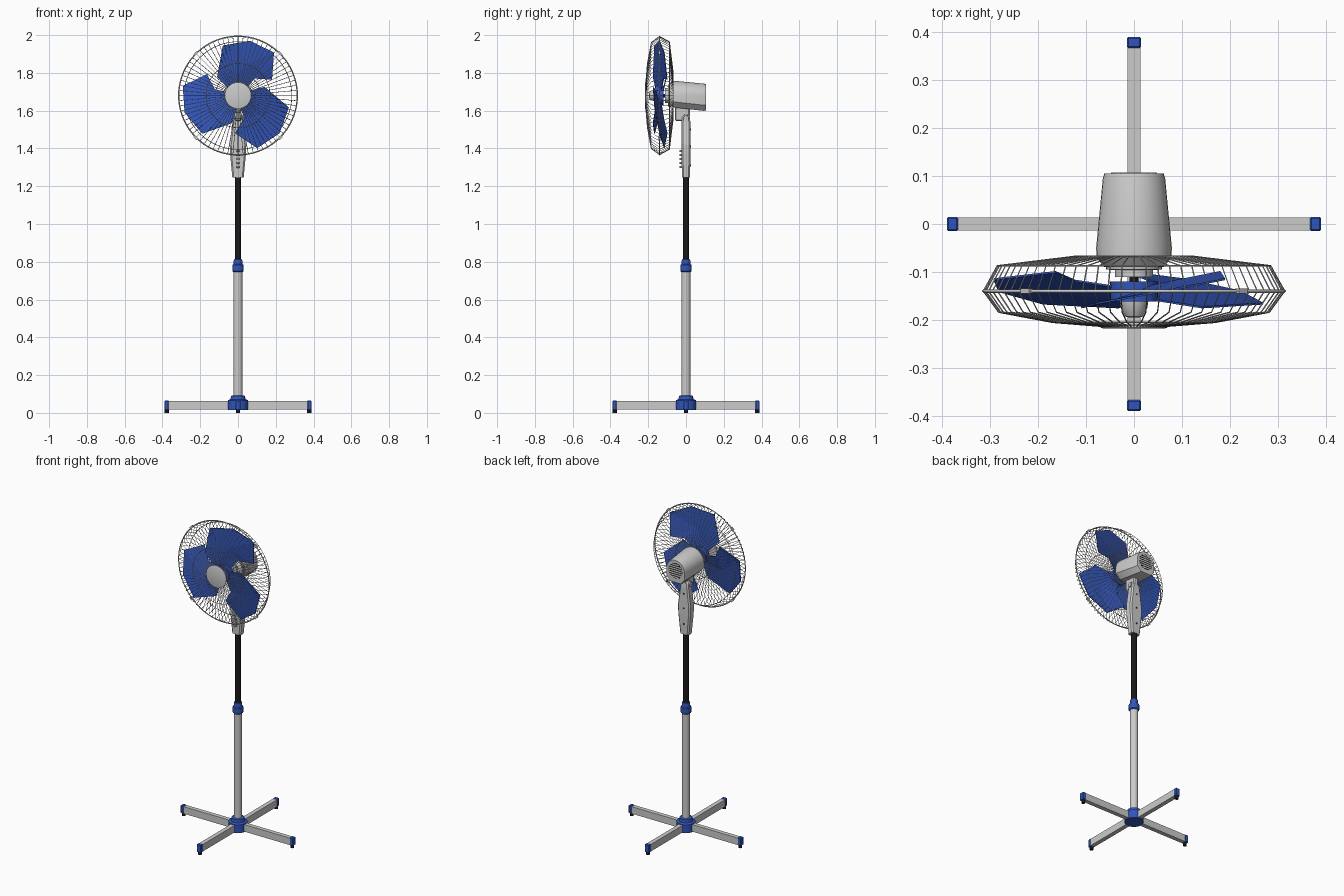
import bpy, bmesh, math
from mathutils import Vector, Matrix

if "Cube" in bpy.data.objects:
    bpy.data.objects.remove(bpy.data.objects["Cube"])

CZ, CY = 1.68, -0.14          # fan centre height and depth
TAU = 2 * math.pi


def material(name, rgb):
    m = bpy.data.materials.new(name)
    m.diffuse_color = (*rgb, 1)
    m.use_nodes = True
    m.node_tree.nodes["Principled BSDF"].inputs["Base Color"].default_value = m.diffuse_color
    return m


BLUE = material("blue_plastic", (0.03, 0.09, 0.5))
BLACK = material("black_metal", (0.01, 0.01, 0.01))


def finish(name, bm, mat=None, smooth=False):
    bmesh.ops.recalc_face_normals(bm, faces=bm.faces)
    me = bpy.data.meshes.new(name)
    bm.to_mesh(me)
    bm.free()
    ob = bpy.data.objects.new(name, me)
    bpy.context.collection.objects.link(ob)
    if mat:
        me.materials.append(mat)
    if smooth:
        bpy.ops.object.select_all(action='DESELECT')
        ob.select_set(True)
        bpy.context.view_layer.objects.active = ob
        bpy.ops.object.shade_smooth_by_angle(angle=math.radians(35))
    return ob


def loft(name, rings, mat=None, smooth=False):
    bm = bmesh.new()
    vs = [[bm.verts.new(p) for p in ring] for ring in rings]
    n = len(vs[0])
    for a, b in zip(vs, vs[1:]):
        for i in range(n):
            j = (i + 1) % n
            bm.faces.new((a[i], a[j], b[j], b[i]))
    bm.faces.new(vs[0])
    bm.faces.new(vs[-1])
    return finish(name, bm, mat, smooth)


def lathe(name, profile, mat=None, axis='Z', at=(0, 0, 0), n=32):
    """profile = (radius, position along axis)"""
    rings = []
    for r, h in profile:
        ring = []
        for i in range(n):
            c, s = r * math.cos(TAU * i / n), r * math.sin(TAU * i / n)
            p = {'X': (h, c, s), 'Y': (c, h, s), 'Z': (c, s, h)}[axis]
            ring.append(Vector(p) + Vector(at))
        rings.append(ring)
    return loft(name, rings, mat, True)


def box(name, lo, hi, mat=None, turn=0, bevel=0):
    bm = bmesh.new()
    lo, hi = Vector(lo), Vector(hi)
    bmesh.ops.create_cube(bm, size=1, matrix=Matrix.Translation((lo + hi) / 2)
                          @ Matrix.Diagonal((*(hi - lo), 1)))
    if bevel:
        bmesh.ops.bevel(bm, geom=bm.edges[:], offset=bevel, segments=1, affect='EDGES')
    bmesh.ops.rotate(bm, verts=bm.verts, matrix=Matrix.Rotation(turn, 3, 'Z'))
    return finish(name, bm, mat)


def wires(name, paths, radius, cyclic=False, mat=None):
    cu = bpy.data.curves.new(name, 'CURVE')
    cu.dimensions = '3D'
    cu.bevel_depth, cu.bevel_resolution = radius, 0
    for path in paths:
        sp = cu.splines.new('POLY')
        sp.points.add(len(path) - 1)
        for pt, co in zip(sp.points, path):
            pt.co = (*co, 1)
        sp.use_cyclic_u = cyclic
    ob = bpy.data.objects.new(name, cu)
    bpy.context.collection.objects.link(ob)
    if mat:
        cu.materials.append(mat)
    return ob


def polar(r, y, a):
    return (r * math.cos(a), y, CZ + r * math.sin(a))


# Base: four legs with end caps and feet
for i in range(4):
    t = i * TAU / 4
    box(f"leg_{i}", (0.03, -0.0135, 0.018), (0.37, 0.0135, 0.062), None, t)
    box(f"leg_cap_{i}", (0.367, -0.0145, 0.016), (0.39, 0.0145, 0.065), BLUE, t, 0.003)
    lathe(f"foot_{i}", [(0.011, 0), (0.011, 0.017)], BLACK, n=12,
          at=(0.377 * math.cos(t), 0.377 * math.sin(t), 0))
lathe("base_hub", [(0.054, 0.014), (0.054, 0.066), (0.048, 0.07), (0.04, 0.072),
                   (0.037, 0.09), (0.026, 0.093)], BLUE)

# Telescopic pole and collar
lathe("lower_pole", [(0.024, 0.06), (0.024, 0.76)])
lathe("pole_collar", [(0.025, 0.745), (0.03, 0.75), (0.03, 0.783), (0.025, 0.787),
                      (0.022, 0.812), (0.017, 0.815)], BLUE)
lathe("upper_pole", [(0.017, 0.75), (0.017, 1.27)], BLACK)

# Control neck with chamfered section
neck = []
for z, w, d in [(1.245, 0.03, 0.021), (1.37, 0.042, 0.024), (1.42, 0.044, 0.024),
                (1.54, 0.029, 0.023), (1.565, 0.026, 0.02), (1.58, 0.022, 0.011)]:
    k = 0.008
    neck.append([(w, -d + k, z), (w, d - k, z), (w - k, d, z), (-w + k, d, z),
                 (-w, d - k, z), (-w, -d + k, z), (-w + k, -d, z), (w - k, -d, z)])
loft("control_neck", neck)
for i in range(5):
    z = 1.302 + i * 0.021
    box(f"speed_button_{i}", (-0.008, -0.034, z - 0.006), (0.008, -0.018, z + 0.006), None, 0, 0.002)
for i, z in enumerate((1.31, 1.41, 1.5)):
    lathe(f"neck_screw_{i}", [(0.005, 0.02), (0.005, 0.0255)], BLACK, 'Y', (0, 0, z), 10)

# Tilt bracket and pivot
box("tilt_bracket", (-0.017, -0.058, 1.545), (0.017, 0.02, 1.64), None, 0, 0.006)
lathe("tilt_pivot", [(0.014, -0.034), (0.014, 0.034)], None, 'X', (0, 0, 1.56), 16)

# Motor housing: round top, flatter bottom, tapering to the rear
shell = []
for y, r, top, low in [(-0.09, 0.062, 1.74, 1.63), (-0.07, 0.078, 1.757, 1.618),
                       (-0.05, 0.079, 1.757, 1.615), (0.095, 0.065, 1.743, 1.599),
                       (0.105, 0.062, 1.74, 1.602)]:
    c = top - r
    arc = [(r * math.cos(math.pi * i / 16), y, c + r * math.sin(math.pi * i / 16)) for i in range(17)]
    shell.append(arc + [(-r, y, low + 0.03), (-r * 0.6, y, low), (r * 0.6, y, low), (r, y, low + 0.03)])
loft("motor_housing", shell, None, True)
lathe("rear_vent", [(0.048, 0.1), (0.048, 0.1055)], BLACK, 'Y', (0, 0, 1.675))
for i in range(-3, 4):
    h, z = math.sqrt(0.048 ** 2 - (i * 0.013) ** 2), 1.675 + i * 0.013
    box(f"vent_slat_{i + 3}", (-h, 0.1, z - 0.004), (h, 0.107, z + 0.004))
lathe("motor_front", [(0.06, -0.08), (0.058, -0.095), (0.04, -0.096), (0.04, -0.11)],
      None, 'Y', (0, 0, CZ))
lathe("motor_shaft", [(0.009, -0.1), (0.009, -0.17)], BLACK, 'Y', (0, 0, CZ), 12)

# Blade hub and nose
lathe("blade_hub", [(0.05, -0.12), (0.05, -0.162)], BLUE, 'Y', (0, 0, CZ))
lathe("blade_nose", [(0.03, -0.16), (0.028, -0.175), (0.018, -0.193), (0.012, -0.195)],
      None, 'Y', (0, 0, CZ), 20)

# Three pitched angular blades: (x, y, z) outline around the hub
outline = [(0.035, -0.13, 0.03), (0.09, -0.118, 0.09), (0.18, -0.10, 0.085), (0.19, -0.115, 0.228),
           (0.063, -0.14, 0.29), (-0.08, -0.166, 0.265), (-0.11, -0.174, 0.10), (-0.04, -0.158, 0.025)]
for b in range(3):
    bm = bmesh.new()
    rim = [bm.verts.new(p) for p in outline]
    mid = bm.verts.new((0.03, -0.144, 0.16))
    for i in range(len(rim)):
        bm.faces.new((mid, rim[i], rim[(i + 1) % len(rim)]))
    bmesh.ops.rotate(bm, verts=bm.verts, matrix=Matrix.Rotation(b * TAU / 3, 3, 'Y'))
    bmesh.ops.translate(bm, verts=bm.verts, vec=(0, 0, CZ))
    ob = finish(f"fan_blade_{b}", bm, BLUE)
    sol = ob.modifiers.new("thickness", 'SOLIDIFY')
    sol.thickness, sol.offset = 0.004, 0

# Wire cage: front and rear spokes, rim and support rings
N = 72
front = [(0.06, -0.214), (0.17, -0.205), (0.282, -0.184), (0.314, CY)]
rear = [(0.06, -0.067), (0.12, -0.067), (0.285, -0.087), (0.314, CY)]
for name, prof in (("front_cage_wires", front), ("rear_cage_wires", rear)):
    wires(name, [[polar(r, y, TAU * i / N) for r, y in prof] for i in range(N)], 0.0015)
for name, r, y, t in [("cage_rim", 0.314, CY, 0.0035), ("front_support_ring", 0.17, -0.205, 0.0018),
                      ("rear_support_ring", 0.285, -0.087, 0.0018),
                      ("rear_inner_ring", 0.12, -0.067, 0.0018)]:
    wires(name, [[polar(r, y, TAU * i / N) for i in range(N)]], t, True)
lathe("front_cap", [(0.066, -0.208), (0.07, -0.212), (0.07, -0.216), (0.064, -0.218)],
      None, 'Y', (0, 0, CZ))

# Rim clips on the diagonals
for i in range(4):
    c = Vector(polar(0.316, CY, TAU * (i + 0.5) / 4))
    clip = box(f"rim_clip_{i}", (-0.006, -0.005, -0.012), (0.006, 0.005, 0.012))
    clip.location = c
    clip.rotation_euler = (0, -TAU * (i + 0.5) / 4, 0)
